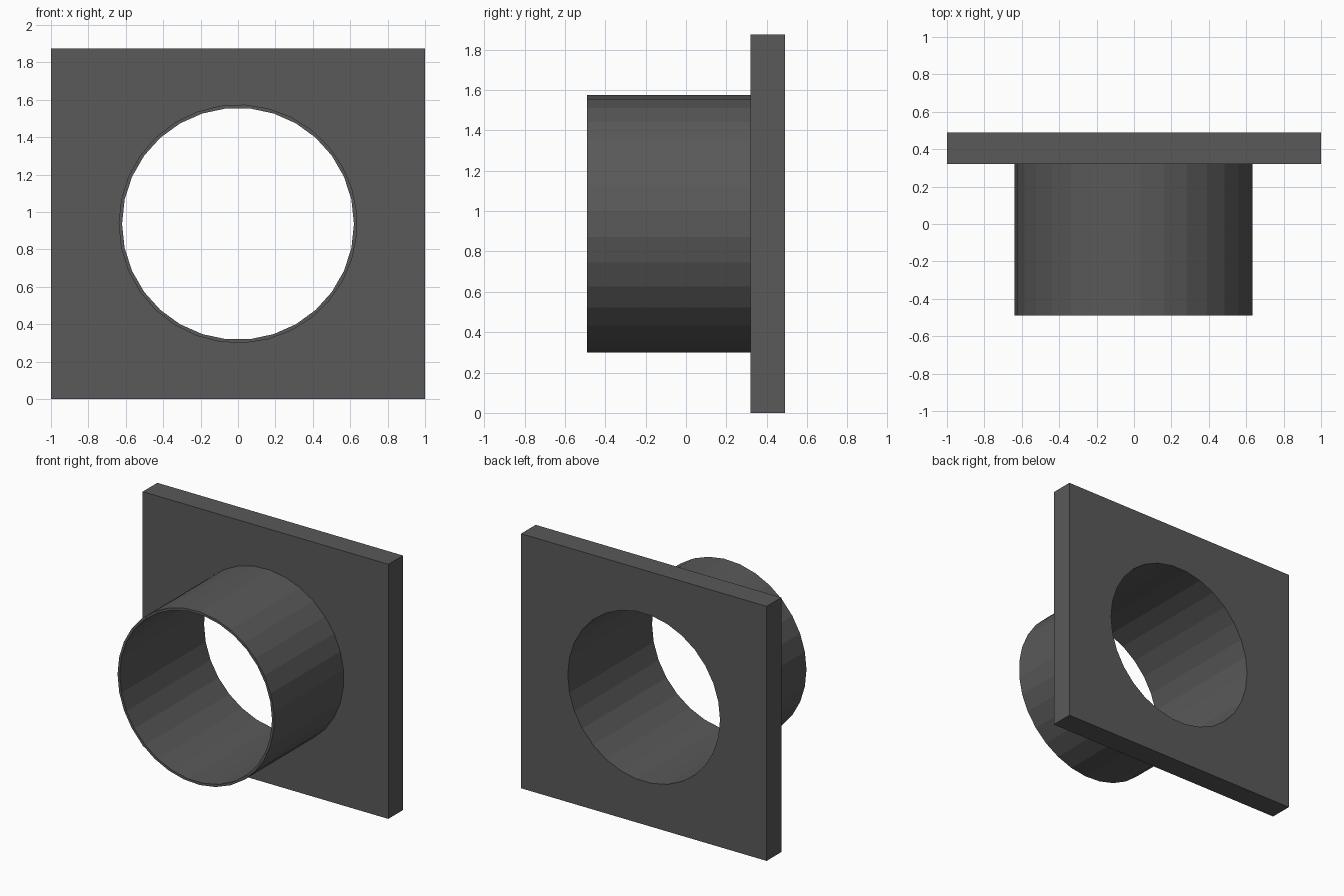
import bpy, bmesh, math

if "Cube" in bpy.data.objects:
    bpy.data.objects.remove(bpy.data.objects["Cube"])

CENTRE_Z = 0.937
BORE, OUTER = 0.62, 0.638

grey = bpy.data.materials.new("dark_grey")
grey.diffuse_color = (0.1, 0.1, 0.1, 1)
grey.use_nodes = True
grey.node_tree.nodes["Principled BSDF"].inputs["Base Color"].default_value = grey.diffuse_color


def ring(radius, sides, start=0.0):
    return [(radius * math.cos(start + math.tau * i / sides),
             radius * math.sin(start + math.tau * i / sides)) for i in range(sides)]


def extruded(name, outlines, y_front, y_back):
    """Solid with holes: filled flat outlines extruded along y."""
    curve = bpy.data.curves.new(name, 'CURVE')
    curve.dimensions = '2D'
    curve.fill_mode = 'BOTH'
    curve.extrude = (y_back - y_front) / 2
    for points in outlines:
        spline = curve.splines.new('POLY')
        spline.points.add(len(points) - 1)
        for p, (x, z) in zip(spline.points, points):
            p.co = (x, z, 0, 1)
        spline.use_cyclic_u = True
    obj = bpy.data.objects.new(name, curve)
    bpy.context.collection.objects.link(obj)
    obj.location = (0, (y_front + y_back) / 2, CENTRE_Z)
    obj.rotation_euler = (math.pi / 2, 0, 0)
    bpy.ops.object.select_all(action='DESELECT')
    obj.select_set(True)
    bpy.context.view_layer.objects.active = obj
    bpy.ops.object.convert(target='MESH')
    obj = bpy.context.object
    obj.name = name

    # Weld the caps to the walls and keep every facet flat
    bm = bmesh.new()
    bm.from_mesh(obj.data)
    bmesh.ops.remove_doubles(bm, verts=bm.verts, dist=0.0005)
    bmesh.ops.recalc_face_normals(bm, faces=bm.faces)
    for f in bm.faces:
        f.smooth = False
        f.material_index = 0
    bm.to_mesh(obj.data)
    bm.free()
    obj.data.materials.clear()
    obj.data.materials.append(grey)
    return obj


bore = ring(BORE, 30)

# Square mounting plate with a round opening
h = CENTRE_Z
extruded("flange_plate", [[(-1, -h), (1, -h), (1, h), (-1, h)], bore], 0.32, 0.49)

# Thin-walled duct standing out from the plate
extruded("duct_tube", [ring(OUTER, 31, math.pi), bore], -0.49, 0.32)
